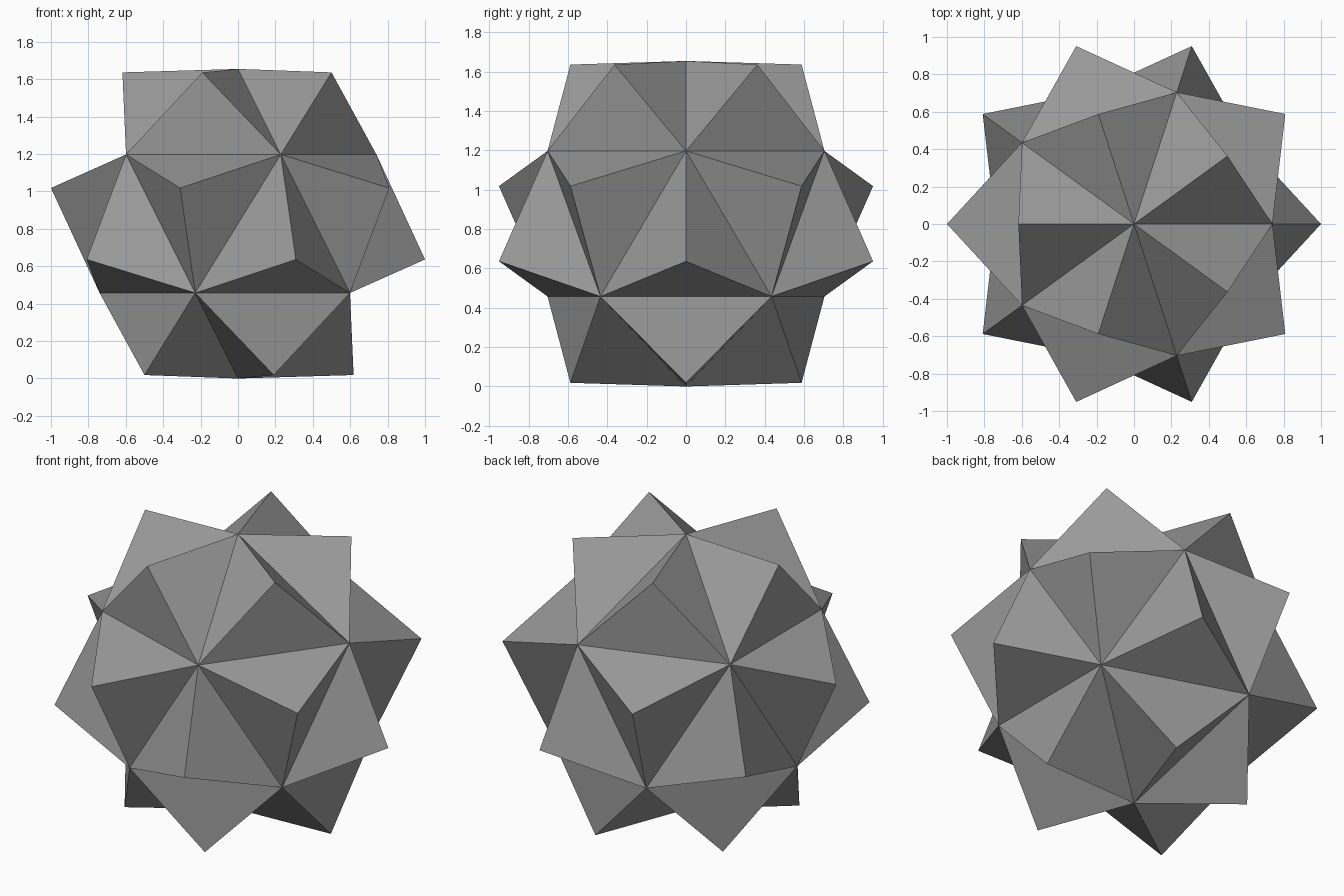
import bpy
import bmesh

cube = bpy.data.objects.get("Cube")
if cube:
    bpy.data.objects.remove(cube, do_unlink=True)

CORE_RADIUS = 0.8275   # icosahedron corner distance
SPIKE_REACH = 1.0181   # pyramid tip distance from the centre

# Single flat grey
grey = bpy.data.materials.new("mid_grey")
grey.use_nodes = True
colour = (0.32, 0.32, 0.32, 1.0)
grey.diffuse_color = colour
grey.node_tree.nodes["Principled BSDF"].inputs["Base Color"].default_value = colour

# Icosahedron core with a three-sided pyramid raised on every face
bm = bmesh.new()
bmesh.ops.create_icosphere(bm, subdivisions=1, radius=CORE_RADIUS)
poked = bmesh.ops.poke(bm, faces=bm.faces[:])
for tip in poked["verts"]:
    tip.co = tip.co.normalized() * SPIKE_REACH

# Stand it on the ground
bmesh.ops.translate(bm, verts=bm.verts[:], vec=(0, 0, CORE_RADIUS))
bmesh.ops.recalc_face_normals(bm, faces=bm.faces[:])

mesh = bpy.data.meshes.new("spiked_polyhedron")
bm.to_mesh(mesh)
bm.free()
mesh.materials.append(grey)
star = bpy.data.objects.new("spiked_polyhedron", mesh)
bpy.context.collection.objects.link(star)
